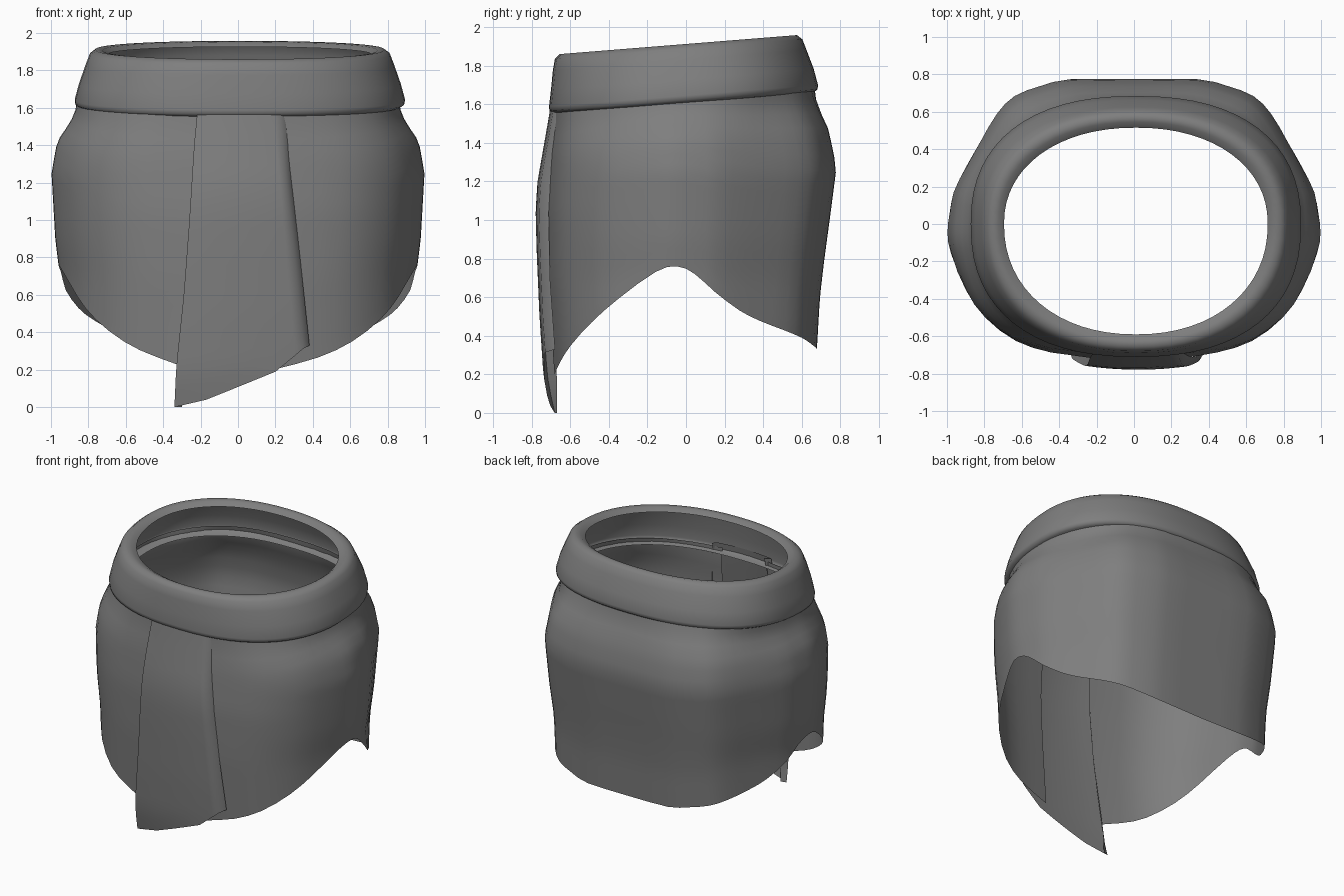
import bpy, math
from mathutils import Vector

if "Cube" in bpy.data.objects:
    bpy.data.objects.remove(bpy.data.objects["Cube"])


def interp(table, v):
    """Piecewise linear lookup in an ascending table of (key, value)."""
    if v <= table[0][0]:
        return table[0][1]
    for (a, p), (b, q) in zip(table, table[1:]):
        if v <= b:
            return p + (q - p) * (v - a) / (b - a)
    return table[-1][1]


def smooth_path(points, steps):
    """Catmull-Rom resampling of a list of points."""
    p = [Vector(q) for q in points]
    p = [2 * p[0] - p[1]] + p + [2 * p[-1] - p[-2]]
    out = []
    for a, b, c, d in zip(p, p[1:], p[2:], p[3:]):
        for k in range(steps):
            t = k / steps
            out.append(0.5 * (2 * b + (c - a) * t + (2 * a - 5 * b + 4 * c - d) * t ** 2
                              + (3 * b - a - 3 * c + d) * t ** 3))
    return out + [p[-2]]


cloth = bpy.data.materials.new("grey cloth")
cloth.diffuse_color = (0.21, 0.21, 0.21, 1)
cloth.use_nodes = True
cloth.node_tree.nodes["Principled BSDF"].inputs["Base Color"].default_value = cloth.diffuse_color


def grid_object(name, columns, closed=False, angle=60):
    """Skin a list of equally long point columns with quads."""
    n, rows = len(columns), len(columns[0])
    verts = [p for col in columns for p in col]
    faces = []
    for i in range(n if closed else n - 1):
        j = (i + 1) % n
        for r in range(rows - 1):
            faces.append((i * rows + r, i * rows + r + 1,
                          j * rows + r + 1, j * rows + r))
    mesh = bpy.data.meshes.new(name)
    mesh.from_pydata(verts, [], faces)
    mesh.materials.append(cloth)
    ob = bpy.data.objects.new(name, mesh)
    bpy.context.collection.objects.link(ob)
    bpy.ops.object.select_all(action='DESELECT')
    ob.select_set(True)
    bpy.context.view_layer.objects.active = ob
    bpy.ops.object.shade_smooth_by_angle(angle=math.radians(angle))
    return ob


# Waistband: tilted open sheet from the rim over the outside to a lower ledge
# (half width, front, back, height, squareness)
band_profile = [
    (0.705, 0.59, 0.515, 1.885, 2.15), (0.735, 0.625, 0.545, 1.908, 2.18),
    (0.772, 0.655, 0.575, 1.912, 2.2), (0.803, 0.68, 0.603, 1.888, 2.25),
    (0.825, 0.69, 0.625, 1.83, 2.3), (0.86, 0.70, 0.662, 1.73, 2.35),
    (0.883, 0.71, 0.684, 1.645, 2.35), (0.88, 0.708, 0.682, 1.622, 2.35),
    (0.862, 0.69, 0.665, 1.61, 2.35), (0.82, 0.655, 0.625, 1.60, 2.35)]
band = []
for i in range(64):
    a = 2 * math.pi * i / 64
    c, s = math.cos(a), math.sin(a)
    col = []
    for w, f, b, z, n in reversed(band_profile):
        y = math.copysign(abs(s) ** (2 / n), s) * (b if s > 0 else f)
        x = 0.01 + math.copysign(abs(c) ** (2 / n), c) * w
        col.append((x, y, z + 0.08 * y))
    band.append(col)
grid_object("waistband", band, closed=True)

# Skirt: half outline from front to back as (x, y, hem height)
outline = smooth_path([
    (0.2, -0.725, 0.2), (0.45, -0.688, 0.265), (0.64, -0.625, 0.35),
    (0.8, -0.505, 0.47), (0.9, -0.36, 0.59), (0.98, -0.16, 0.73),
    (0.997, -0.05, 0.76), (0.988, 0.05, 0.72), (0.965, 0.17, 0.625),
    (0.895, 0.315, 0.53), (0.825, 0.44, 0.475), (0.735, 0.59, 0.425),
    (0.64, 0.685, 0.39), (0.5, 0.74, 0.36), (0.34, 0.777, 0.335),
    (0, 0.778, 0.33)], 2)
side_scale = [(0.2, 0.95), (0.7, 0.955), (0.9, 0.98), (1.25, 1),
              (1.45, 0.965), (1.6, 0.885), (1.68, 0.845)]
back_scale = [(0.33, 0.87), (0.6, 0.89), (0.8, 0.92), (1.0, 0.955),
              (1.27, 1), (1.5, 0.94), (1.65, 0.87), (1.75, 0.83)]
front_scale = [(0.2, 0.94), (0.4, 0.96), (0.7, 0.99), (1.05, 1),
               (1.4, 0.965), (1.55, 0.94), (1.65, 0.91)]
flap_left = [(0.0, -0.34), (0.22, -0.33), (0.6, -0.29), (1.0, -0.26),
             (1.4, -0.235), (1.6, -0.215)]
flap_right = [(0.33, 0.37), (0.8, 0.32), (1.2, 0.275), (1.6, 0.235)]
ROWS = 18
TUCK = 0.04


def skirt_column(px, py, low, side, at_flap=False):
    top, col = 1.64 + 0.08 * py, []
    for r in range(ROWS + 1):
        z = top + (low - top) * r / ROWS
        x = side * px * interp(side_scale, z)
        y = py * interp(back_scale if py > 0 else front_scale, z)
        # gather the top towards the waistband outline
        n, ry = 2.35, 0.665 if py > 0 else 0.69
        fit = ((abs(x) / 0.862) ** n + (abs(y) / ry) ** n) ** (-1 / n)
        w = max(0, 1 - (top - z) / 0.25) ** 1.5
        x, y = x * (1 + (fit - 1) * w), y * (1 + (fit - 1) * w)
        if at_flap:
            x = interp(flap_left, z) + TUCK
        col.append((x, y, z))
    return col


skirt = [skirt_column(x, y, h, 1) for x, y, h in outline]
skirt += [skirt_column(x, y, h, -1) for x, y, h in reversed(outline[2:-1])]
skirt.append(skirt_column(0.27, -0.718, 0.215, -1, at_flap=True))
grid_object("skirt", skirt)

# Front flap: raised panel, folded under on one side and sloping on the other
flap_depth = [(0.0, -0.70), (0.06, -0.715), (0.2, -0.74), (0.5, -0.76),
              (0.85, -0.775), (1.05, -0.78), (1.2, -0.77), (1.6, -0.70)]
flap_hem = [(0, 0.0), (0.24, 0.04), (0.76, 0.19), (1, 0.33)]


def flap_column(t, fold=0):
    low, col = interp(flap_hem, t), []
    for r in range(ROWS + 1):
        z = 1.61 + (low - 1.61) * r / ROWS
        a, b = interp(flap_left, z), interp(flap_right, z)
        y = interp(flap_depth, z) + 0.02 * abs(2 * t - 1) ** 2
        if fold:
            y = max(y + 0.01, -0.712 * interp(front_scale, z))
        col.append((a + (b - a) * t + fold, y, z))
    return col


flap = [flap_column(0, TUCK)]
flap += [flap_column(t) for t in (0, 0.12, 0.24, 0.42, 0.6, 0.76, 0.9, 0.97)]
flap.append(flap_column(1, 0.012))
grid_object("front_flap", flap, angle=75)
